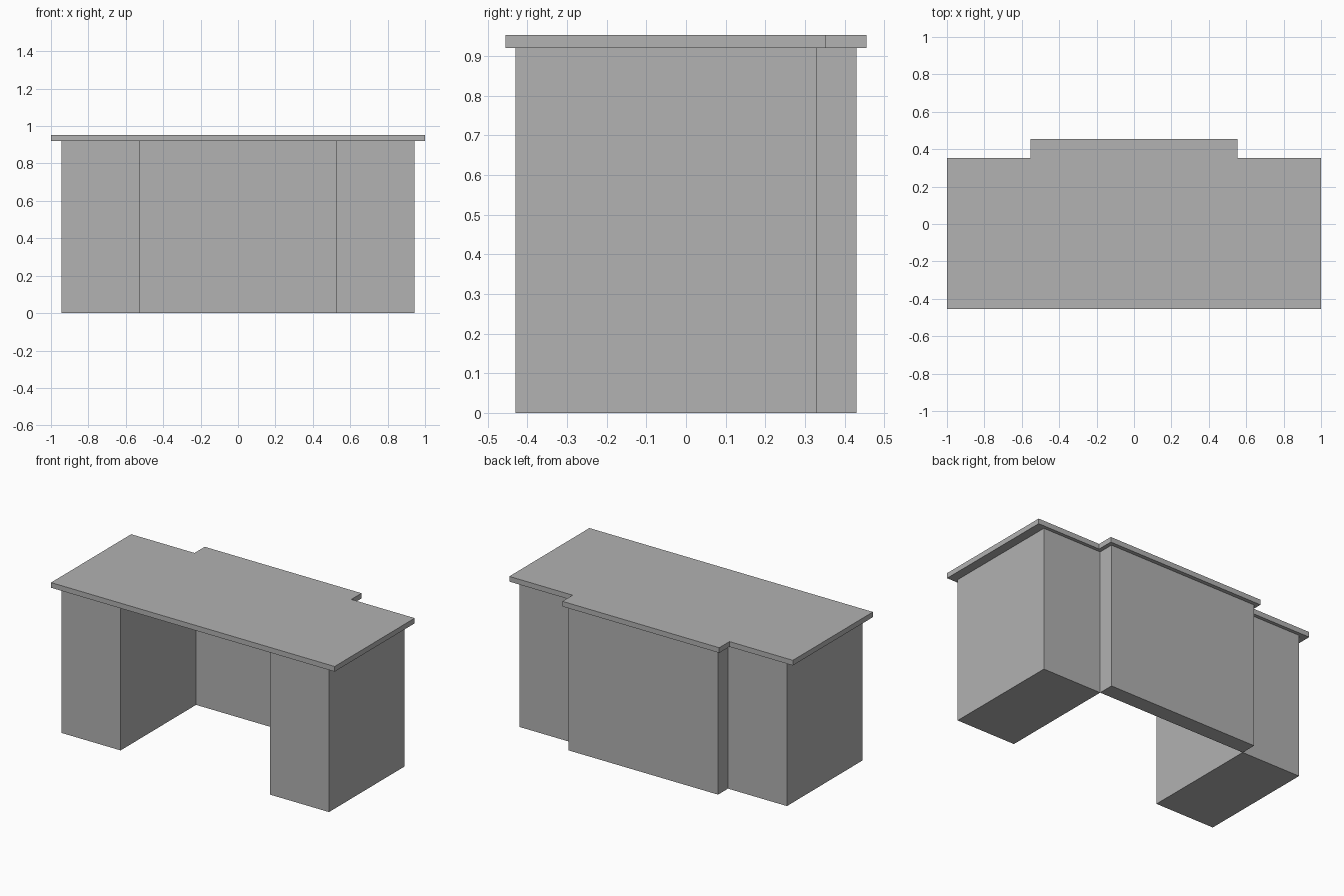
import bpy
import bmesh

cube = bpy.data.objects.get("Cube")
if cube:
    bpy.data.objects.remove(cube, do_unlink=True)

# Single flat grey finish
GREY = (0.445, 0.445, 0.445, 1)
grey = bpy.data.materials.new("plain_grey")
grey.use_nodes = True
grey.diffuse_color = GREY
bsdf = next(n for n in grey.node_tree.nodes if n.type == 'BSDF_PRINCIPLED')
bsdf.inputs["Base Color"].default_value = GREY
bsdf.inputs["Roughness"].default_value = 0.8


def prism(name, outline, bottom, top):
    """Extrude a flat outline upward from bottom to top."""
    bm = bmesh.new()
    base = bm.faces.new([bm.verts.new((x, y, bottom)) for x, y in outline])
    ext = bmesh.ops.extrude_face_region(bm, geom=[base])
    verts = [v for v in ext["geom"] if isinstance(v, bmesh.types.BMVert)]
    bmesh.ops.translate(bm, verts=verts, vec=(0, 0, top - bottom))
    bmesh.ops.recalc_face_normals(bm, faces=bm.faces)
    mesh = bpy.data.meshes.new(name)
    bm.to_mesh(mesh)
    bm.free()
    mesh.materials.append(grey)
    obj = bpy.data.objects.new(name, mesh)
    bpy.context.collection.objects.link(obj)
    return obj


def rect(x0, x1, y0, y1):
    return [(x0, y0), (x1, y0), (x1, y1), (x0, y1)]


HEIGHT, TOP = 0.92, 0.953
INNER, OUTER = 0.527, 0.943
FRONT, STEP, BACK = -0.43, 0.33, 0.43

# Side pedestals
for side, sign in (("left", 1), ("right", -1)):
    x0, x1 = sorted((sign * INNER, sign * OUTER))
    prism(side + "_pedestal", rect(x0, x1, FRONT, STEP), 0, HEIGHT)

# Panel closing the knee space at the back
prism("back_panel", rect(-INNER, INNER, STEP, BACK), 0, HEIGHT)

# Stepped worktop overhanging the base
half = [(1, -0.455), (1, 0.352), (0.553, 0.352), (0.553, 0.455)]
prism("desktop", half + [(-x, y) for x, y in reversed(half)], HEIGHT, TOP)
